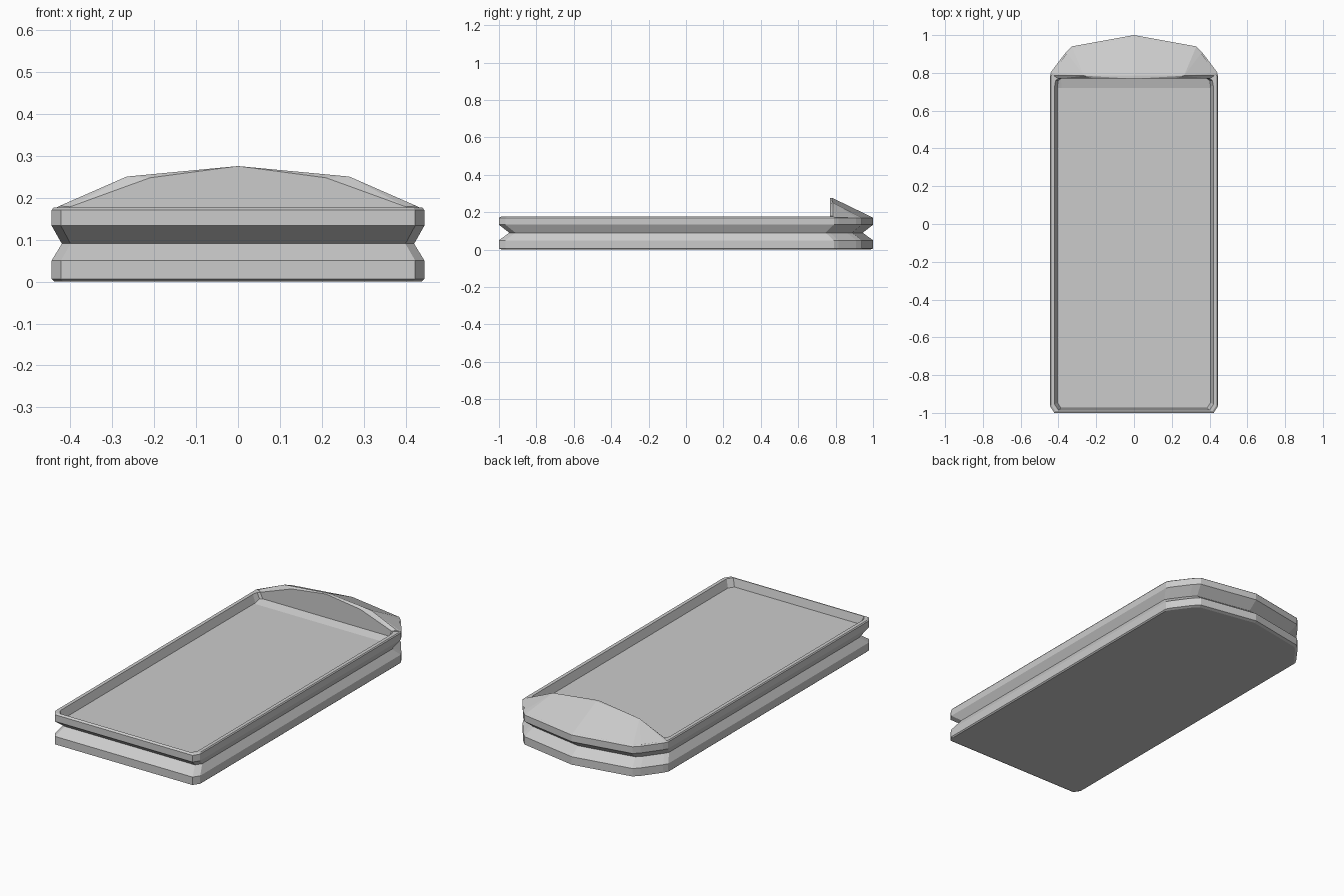
import bpy, bmesh

if "Cube" in bpy.data.objects:
    bpy.data.objects.remove(bpy.data.objects["Cube"])

def make_object(name, bm):
    bmesh.ops.recalc_face_normals(bm, faces=bm.faces)
    mesh = bpy.data.meshes.new(name)
    bm.to_mesh(mesh)
    bm.free()
    obj = bpy.data.objects.new(name, mesh)
    bpy.context.collection.objects.link(obj)
    return obj

def mirror_loop(half):
    """Right half, front to back -> full closed outline."""
    return half + [(-x, y) for x, y in reversed(half) if x > 0]

# Outline of the slab and the matching outline of its tray recess
outer = mirror_loop([(.422, -1), (.444, -.965), (.444, .79), (.43, .815),
                     (.36, .91), (.33, .94), (0, 1)])
inner = mirror_loop([(.40, -.985), (.42, -.955), (.42, .73), (.415, .76),
                     (.40, .77), (.30, .77), (0, .77)])

# Slab: grooved side wall, thin rim, sunken floor with a small ramp at the back
side = [(0, .985), (.006, 1), (.05, 1), (.09, .945), (.133, 1), (.17, 1), (.176, .99)]
loops = [[(x * s, y * s, z) for x, y in outer] for z, s in side]
loops.append([(x, y, .176) for x, y in inner])
loops.append([(x * .965, y if y > .7 else y * .99, .145 if y > .74 else .132) for x, y in inner])
loops.append([(x * .96, min(y * .99, .72), .132) for x, y in inner])

bm = bmesh.new()
rings = [[bm.verts.new(p) for p in loop] for loop in loops]
n = len(outer)
for a, b in zip(rings, rings[1:]):
    for i in range(n):
        j = (i + 1) % n
        bm.faces.new((a[i], a[j], b[j], b[i]))
bm.faces.new(list(reversed(rings[0])))
bm.faces.new(rings[-1])
bmesh.ops.remove_doubles(bm, verts=bm.verts, dist=.0005)
make_object("tray_slab", bm)

# Raised headpiece: convex faceted cap behind the tray
cap = [(.40, .769, .145), (.40, .769, .178), (.21, .769, .247), (0, .769, .275),
       (0, .785, .275), (.265, .785, .25), (.425, .785, .18),
       (.443, .80, .171), (.43, .815, .171), (.36, .91, .171),
       (.33, .94, .171), (0, 1, .171)]
bm = bmesh.new()
for x, y, z in cap:
    for sx in ((1, -1) if x else (1,)):
        bm.verts.new((sx * x, y, z))
bmesh.ops.convex_hull(bm, input=bm.verts)
bmesh.ops.dissolve_limit(bm, angle_limit=.02, verts=bm.verts, edges=bm.edges)
make_object("headpiece", bm)
